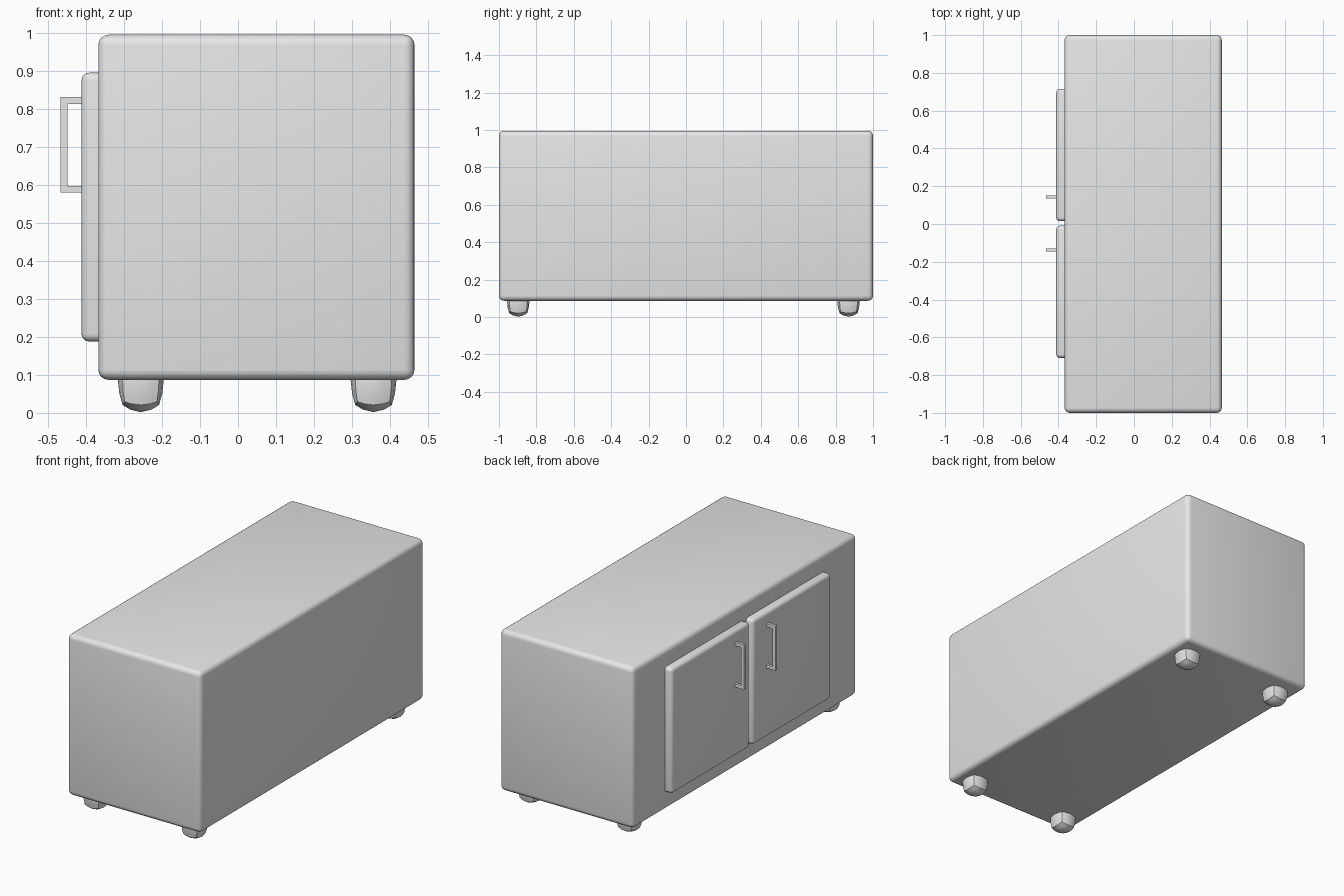
import bpy
import bmesh
import math
from mathutils import Vector

old = bpy.data.objects.get("Cube")
if old:
    bpy.data.objects.remove(old)

grey = bpy.data.materials.new("light_grey")
grey.use_nodes = True
grey.diffuse_color = (0.8, 0.8, 0.8, 1)
grey.node_tree.nodes["Principled BSDF"].inputs["Base Color"].default_value = (0.8, 0.8, 0.8, 1)


def finish(bm, name):
    bmesh.ops.recalc_face_normals(bm, faces=bm.faces)
    mesh = bpy.data.meshes.new(name)
    bm.to_mesh(mesh)
    bm.free()
    mesh.materials.append(grey)
    obj = bpy.data.objects.new(name, mesh)
    bpy.context.collection.objects.link(obj)
    return obj


def smooth(obj):
    bpy.ops.object.select_all(action='DESELECT')
    obj.select_set(True)
    bpy.context.view_layer.objects.active = obj
    bpy.ops.object.shade_smooth_by_angle(angle=math.radians(35))


def box(name, low, high, radius):
    """Rounded box between two opposite corners."""
    low, high = Vector(low), Vector(high)
    bm = bmesh.new()
    bmesh.ops.create_cube(bm, size=1)
    bmesh.ops.scale(bm, vec=high - low, verts=bm.verts)
    bmesh.ops.translate(bm, vec=(low + high) / 2, verts=bm.verts)
    bmesh.ops.bevel(bm, geom=bm.edges[:], offset=radius, segments=4,
                    profile=0.5, affect='EDGES')
    obj = finish(bm, name)
    smooth(obj)
    return obj


def foot(name, x, y):
    """Cube swollen part-way to a ball, its upper half sunk in the cabinet."""
    bm = bmesh.new()
    bmesh.ops.create_cube(bm, size=2)
    bmesh.ops.subdivide_edges(bm, edges=bm.edges[:], cuts=3, use_grid_fill=True)
    for v in bm.verts:
        v.co = v.co.lerp(v.co.normalized(), 0.72)
    bmesh.ops.scale(bm, vec=(0.061, 0.061, 0.09), verts=bm.verts)
    bmesh.ops.translate(bm, vec=(x, y, 0.092), verts=bm.verts)
    smooth(finish(bm, name))


def handle(name, y):
    """Square-cornered pull: a C profile extruded sideways."""
    profile = [(-0.405, 0.58), (-0.467, 0.58), (-0.467, 0.832), (-0.405, 0.832),
               (-0.405, 0.814), (-0.449, 0.814), (-0.449, 0.598), (-0.405, 0.598)]
    bm = bmesh.new()
    face = bm.faces.new([bm.verts.new((x, y - 0.008, z)) for x, z in profile])
    side = bmesh.ops.extrude_face_region(bm, geom=[face])
    moved = [g for g in side["geom"] if isinstance(g, bmesh.types.BMVert)]
    bmesh.ops.translate(bm, vec=(0, 0.016, 0), verts=moved)
    finish(bm, name)


# Cabinet body
box("cabinet_body", (-0.368, -1, 0.087), (0.465, 1, 0.996), 0.027)

# Pair of doors with pulls near the middle
middle = 0.003
for label, s in (("back", 1), ("front", -1)):
    ends = sorted((middle + s * 0.012, middle + s * 0.712))
    box(label + "_door", (-0.412, ends[0], 0.188), (-0.33, ends[1], 0.896), 0.02)
    handle(label + "_door_handle", middle + s * 0.14)

# Feet
for x, across in ((-0.256, "door_side"), (0.357, "rear_side")):
    for y, along in ((-0.897, "front"), (0.869, "back")):
        foot(f"{along}_{across}_foot", x, y)
